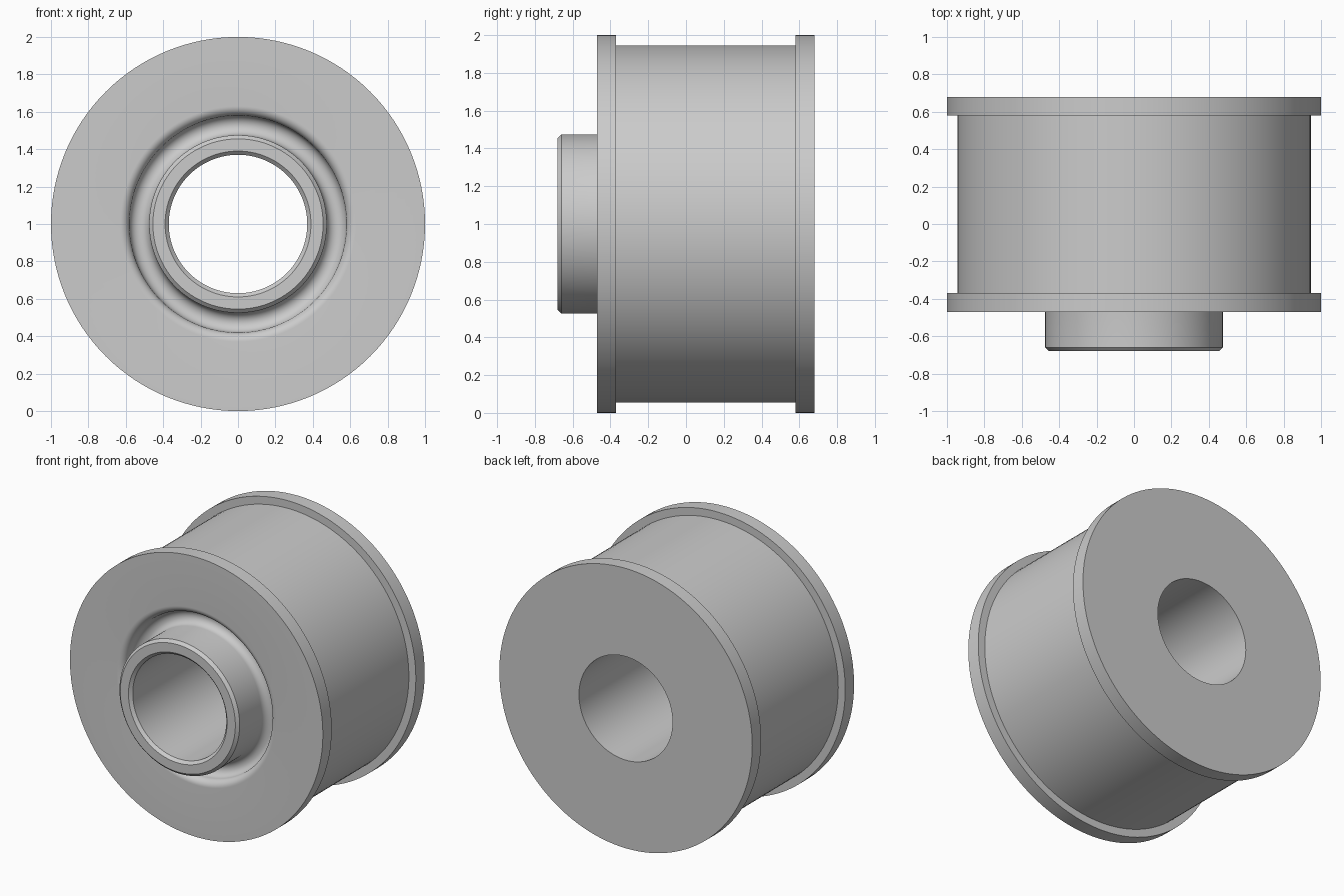
import bpy
import bmesh
import math
from mathutils import Matrix, Vector

cube = bpy.data.objects.get("Cube")
if cube:
    bpy.data.objects.remove(cube, do_unlink=True)

SEGMENTS = 128

grey = bpy.data.materials.new("plain grey")
grey.use_nodes = True
colour = (0.6, 0.6, 0.6, 1)
grey.diffuse_color = colour
grey.node_tree.nodes["Principled BSDF"].inputs["Base Color"].default_value = colour


def arc(r, y, radius, start, end, steps=10):
    """Profile points on an arc; angles in degrees, 90 points to the back."""
    angles = [math.radians(start + (end - start) * i / steps) for i in range(steps + 1)]
    return [(r + radius * math.cos(a), y + radius * math.sin(a)) for a in angles]


def lathe(name, profile):
    """Closed (radius, y) profile turned round the horizontal y axis."""
    bm = bmesh.new()
    verts = [bm.verts.new((r, y, 0)) for r, y in profile]
    edges = [bm.edges.new((v, verts[(i + 1) % len(verts)])) for i, v in enumerate(verts)]
    bmesh.ops.spin(bm, geom=verts + edges, cent=Vector(), axis=(0, 1, 0),
                   angle=math.tau, steps=SEGMENTS, use_merge=True)
    bmesh.ops.remove_doubles(bm, verts=bm.verts, dist=1e-5)
    bmesh.ops.recalc_face_normals(bm, faces=bm.faces)
    bmesh.ops.transform(bm, matrix=Matrix.Translation((0, 0, 1)), verts=bm.verts)
    mesh = bpy.data.meshes.new(name)
    bm.to_mesh(mesh)
    bm.free()
    mesh.materials.append(grey)
    obj = bpy.data.objects.new(name, mesh)
    bpy.context.collection.objects.link(obj)
    bpy.ops.object.select_all(action="DESELECT")
    obj.select_set(True)
    bpy.context.view_layer.objects.active = obj
    bpy.ops.object.shade_smooth_by_angle(angle=math.radians(30))
    return obj


# Bore and hub with chamfered rims
profile = [(0.37, 0.68), (0.37, -0.66), (0.39, -0.68), (0.455, -0.68), (0.475, -0.66)]
# Round groove at the foot of the hub, then its rounded lip
profile += arc(0.5275, -0.42, 0.0525, 180, 0, 16)
profile += arc(0.63, -0.42, 0.05, 180, 270)[1:]
# Front flange, drum and back flange
profile += [(1, -0.47), (1, -0.37), (0.945, -0.37),
            (0.945, 0.58), (1, 0.58), (1, 0.68)]
lathe("flanged_roller", profile)
